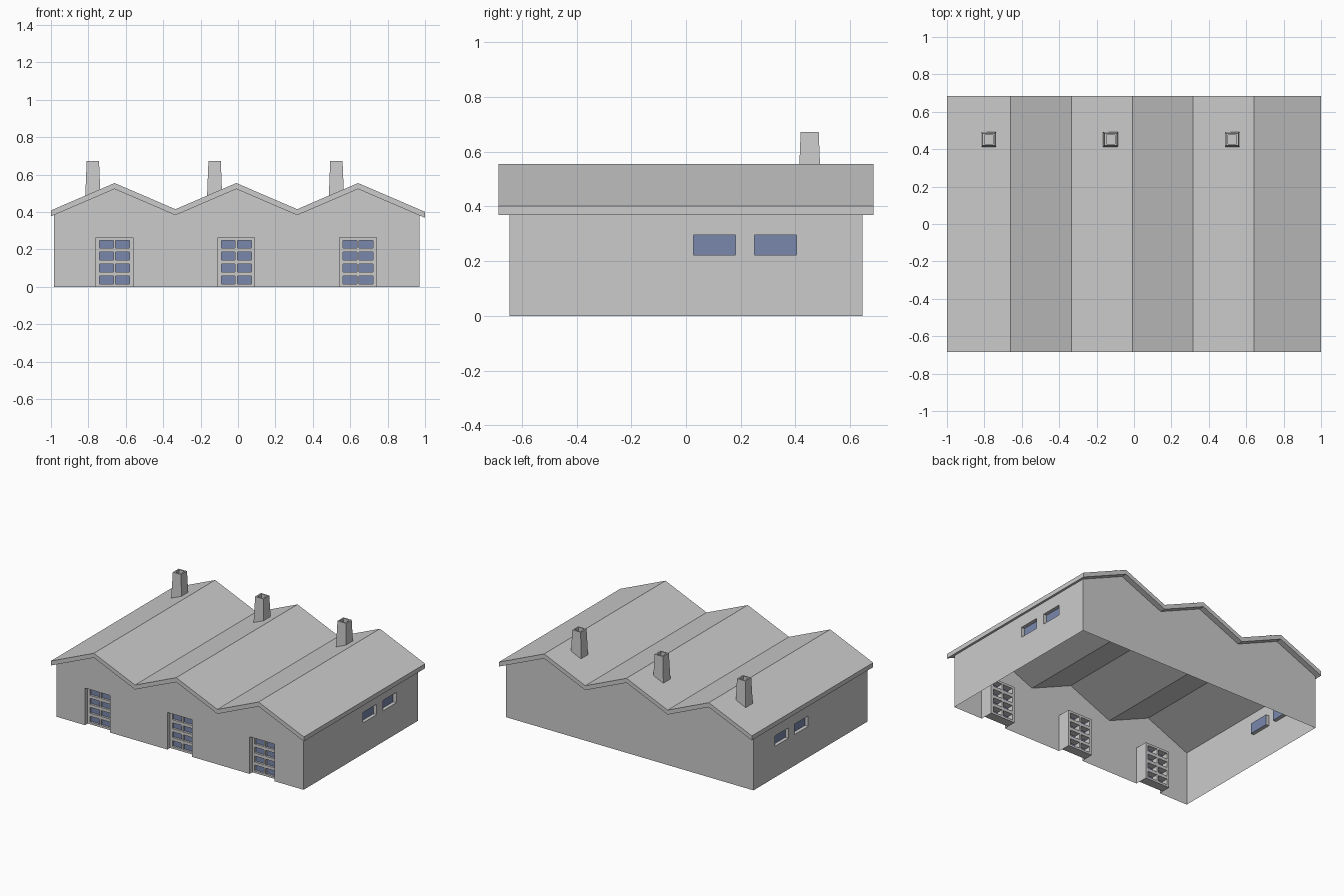
import bpy, bmesh
from mathutils import Vector

if "Cube" in bpy.data.objects:
    bpy.data.objects.remove(bpy.data.objects["Cube"])


def material(name, color):
    m = bpy.data.materials.new(name)
    m.use_nodes = True
    m.diffuse_color = (*color, 1)
    m.node_tree.nodes["Principled BSDF"].inputs["Base Color"].default_value = (*color, 1)
    return m


grey = material("plain grey", (0.6, 0.6, 0.6))
blue = material("glass blue", (0.19, 0.245, 0.41))

BAY = 0.651
PEAKS = [-0.66, -0.009, 0.642]
SLOPE = 0.43
LEFT, RIGHT = -0.985, 0.97
WALL_Y, ROOF_Y = 0.645, 0.685
RECESS = 0.045


def roof_z(x, drop=0.0):
    """Height of the roof surface at x."""
    return 0.555 - drop - SLOPE * min(abs(x - p) for p in PEAKS)


def finish(bm, name, mat, outward=None):
    bmesh.ops.remove_doubles(bm, verts=bm.verts, dist=1e-5)
    bm.faces.ensure_lookup_table()
    bmesh.ops.recalc_face_normals(bm, faces=bm.faces)
    bm.normal_update()
    if outward and bm.faces[0].normal.dot(Vector(outward)) < 0:
        bmesh.ops.reverse_faces(bm, faces=bm.faces)
    mesh = bpy.data.meshes.new(name)
    bm.to_mesh(mesh)
    bm.free()
    mesh.materials.append(mat)
    ob = bpy.data.objects.new(name, mesh)
    bpy.context.collection.objects.link(ob)
    return ob


def face(bm, points):
    return bm.faces.new([bm.verts.new(p) for p in points])


def add_box(bm, lo, hi):
    corners = bmesh.ops.create_cube(bm, size=1)["verts"]
    for v in corners:
        v.co = [lo[i] if v.co[i] < 0 else hi[i] for i in range(3)]


# Zigzag roof slab
turns = [PEAKS[0], PEAKS[0] + BAY / 2, PEAKS[1], PEAKS[1] + BAY / 2, PEAKS[2]]
xs = [-1] + turns + [1]
outline = [(x, roof_z(x)) for x in xs] + [(x, roof_z(x, 0.032)) for x in reversed(xs)]
bm = bmesh.new()
cap = face(bm, [(x, -ROOF_Y, z) for x, z in outline])
ext = bmesh.ops.extrude_face_region(bm, geom=[cap], use_keep_orig=True)
moved = [g for g in ext["geom"] if isinstance(g, bmesh.types.BMVert)]
bmesh.ops.translate(bm, verts=moved, vec=(0, 2 * ROOF_Y, 0))
finish(bm, "roof", grey)

# Gable walls, the front one notched for doors
DOOR_W, DOOR_H = 0.098, 0.265
gable = [(x, roof_z(x, 0.032)) for x in [RIGHT] + turns[::-1] + [LEFT]]
bm = bmesh.new()
face(bm, [(x, WALL_Y, z) for x, z in [(LEFT, 0), (RIGHT, 0)] + gable])
finish(bm, "back_wall", grey, (0, 1, 0))

base = [(LEFT, 0)]
for c in PEAKS:
    a, b = c - DOOR_W, c + DOOR_W
    base += [(a, 0), (a, DOOR_H), (b, DOOR_H), (b, 0)]
bm = bmesh.new()
face(bm, [(x, -WALL_Y, z) for x, z in base + [(RIGHT, 0)] + gable])
for c in PEAKS:
    a, b = c - DOOR_W, c + DOOR_W
    path = [(a, 0), (a, DOOR_H), (b, DOOR_H), (b, 0)]
    for (x1, z1), (x2, z2) in zip(path, path[1:]):
        face(bm, [(x1, -WALL_Y, z1), (x2, -WALL_Y, z2),
                  (x2, RECESS - WALL_Y, z2), (x1, RECESS - WALL_Y, z1)])
finish(bm, "front_wall", grey, (0, -1, 0))

# Side walls with two recessed windows each
ys = [-WALL_Y, 0.027, 0.18, 0.25, 0.403, WALL_Y]
for side, x, sx in (("right", LEFT, -1), ("left", RIGHT, 1)):
    zs = [0, 0.222, 0.296, roof_z(x, 0.032)]
    inner = x - sx * 0.025
    bm = bmesh.new()
    glass = bmesh.new()
    for i in range(5):
        for j in range(3):
            loop = [(ys[i], zs[j]), (ys[i + 1], zs[j]), (ys[i + 1], zs[j + 1]), (ys[i], zs[j + 1])]
            if j == 1 and i in (1, 3):
                face(glass, [(inner, y, z) for y, z in loop])
                for (y1, z1), (y2, z2) in zip(loop, loop[1:] + loop[:1]):
                    face(bm, [(x, y1, z1), (x, y2, z2), (inner, y2, z2), (inner, y1, z1)])
            else:
                face(bm, [(x, y, z) for y, z in loop])
    finish(bm, side + "_wall", grey, (sx, 0, 0))
    for f in glass.faces:
        f.normal_update()
        if f.normal.x * sx < 0:
            f.normal_flip()
    finish(glass, side + "_window_glass", blue, (sx, 0, 0))

# Doors: lattice of bars around a glass sheet
BAR_IN, BAR_OUT = -0.55, 0.03 - WALL_Y
for n, c in enumerate(PEAKS, 1):
    bm = bmesh.new()
    for lo, hi in ((-DOOR_W, -0.08), (-0.006, 0.006), (0.08, DOOR_W)):
        add_box(bm, (c + lo, BAR_OUT, 0), (c + hi, BAR_IN, DOOR_H))
    for k in range(5):
        z = 0.064 * k
        lo, hi = max(0, z - 0.007), min(DOOR_H, z + 0.015)
        for s in (-1, 1):
            a, b = sorted((s * 0.006, s * 0.08))
            add_box(bm, (c + a, BAR_OUT, lo), (c + b, BAR_IN, hi))
    finish(bm, f"door_lattice_{n}", grey)
    bm = bmesh.new()
    add_box(bm, (c - 0.09, -0.60, 0.005), (c + 0.09, -0.596, DOOR_H - 0.005))
    finish(bm, f"door_glass_{n}", blue)

# Tapered chimneys with a sunken flue
for n, p in enumerate(PEAKS, 1):
    cx, cy = p - 0.116, 0.452
    rings = [(0.041, 0.47), (0.033, 0.673), (0.023, 0.673), (0.023, 0.63)]
    bm = bmesh.new()
    loops = [[(cx + sx * r, cy + sy * r, z) for sx, sy in ((-1, -1), (1, -1), (1, 1), (-1, 1))]
             for r, z in rings]
    for lower, upper in zip(loops, loops[1:]):
        for i in range(4):
            j = (i + 1) % 4
            face(bm, [lower[i], lower[j], upper[j], upper[i]])
    face(bm, loops[-1])
    finish(bm, f"chimney_{n}", grey, (0, -1, 0))
